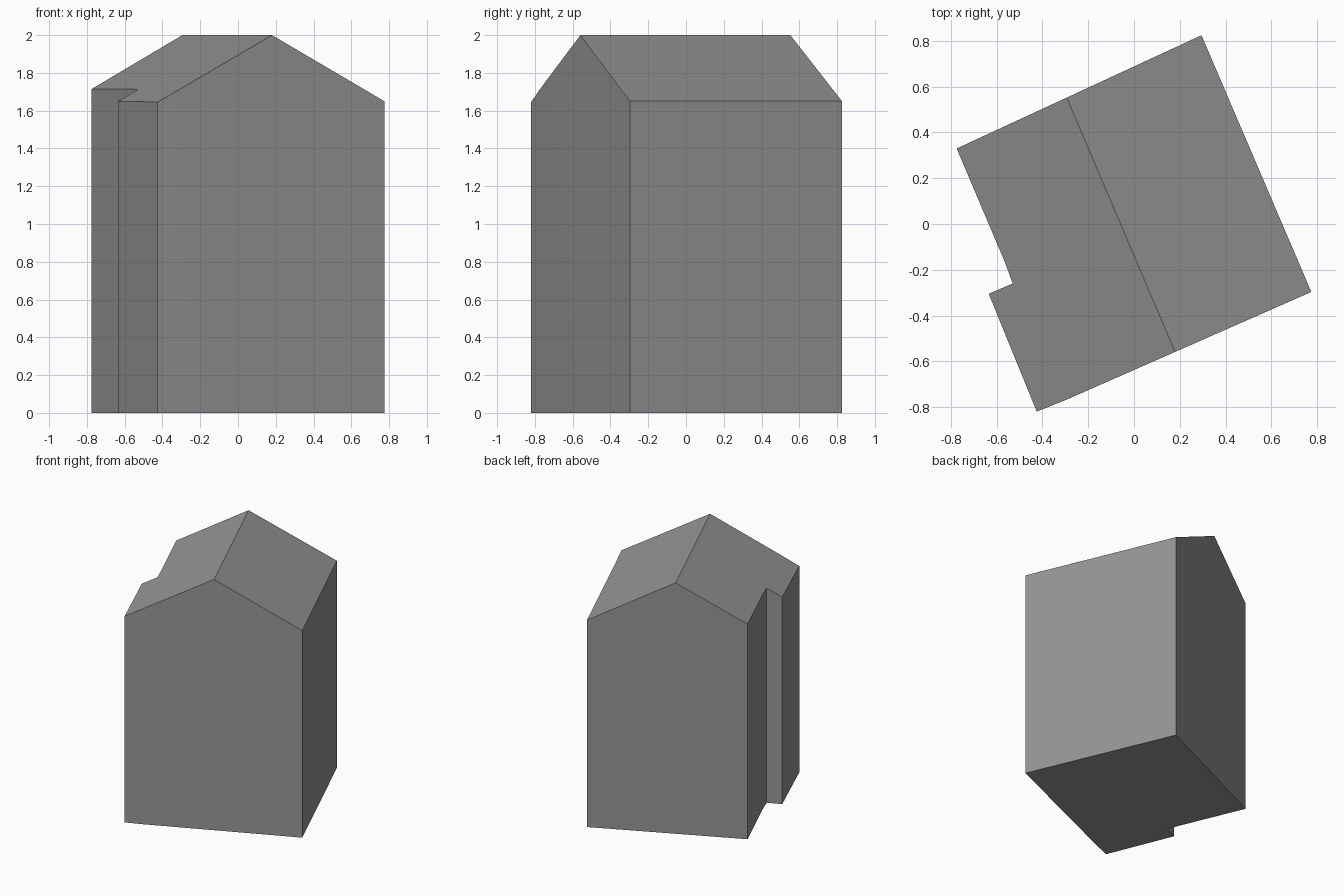
import bpy
import bmesh
import math
from mathutils import Vector

cube = bpy.data.objects.get("Cube")
if cube:
    bpy.data.objects.remove(cube, do_unlink=True)

# Plain grey walls and roof
grey = bpy.data.materials.new("plain grey")
grey.use_nodes = True
colour = (0.3, 0.3, 0.3, 1)
grey.diffuse_color = colour
grey.node_tree.nodes["Principled BSDF"].inputs["Base Color"].default_value = colour

# Plan of the house, anticlockwise, with the notch in the side wall
PLAN = [(0.775, -0.297), (0.295, 0.825), (-0.775, 0.33), (-0.565, -0.165),
        (-0.53, -0.26), (-0.635, -0.305), (-0.425, -0.82), (-0.3, -0.77)]
RIDGE_FRONT = Vector((0.18, -0.56, 2))
RIDGE_BACK = Vector((-0.295, 0.555, 2))
PITCH = 0.538

# Raise the plan to a tall prism
bm = bmesh.new()
floor = bm.faces.new([bm.verts.new((x, y, 0)) for x, y in PLAN])
raised = bmesh.ops.extrude_face_region(bm, geom=[floor], use_keep_orig=True)
top = [v for v in raised["geom"] if isinstance(v, bmesh.types.BMVert)]
bmesh.ops.translate(bm, verts=top, vec=(0, 0, 2.6))
bmesh.ops.recalc_face_normals(bm, faces=bm.faces)

# Cut the two roof slopes and close each cut
along = (RIDGE_BACK - RIDGE_FRONT).normalized()
across = along.cross(Vector((0, 0, 1)))
for side in (1, -1):
    cut = bmesh.ops.bisect_plane(
        bm, geom=bm.verts[:] + bm.edges[:] + bm.faces[:],
        plane_co=RIDGE_FRONT, plane_no=across * side * PITCH + Vector((0, 0, 1)),
        clear_outer=True)
    rim = [e for e in cut["geom_cut"] if isinstance(e, bmesh.types.BMEdge)]
    bmesh.ops.contextual_create(bm, geom=rim)
bmesh.ops.recalc_face_normals(bm, faces=bm.faces)

mesh = bpy.data.meshes.new("house")
bm.to_mesh(mesh)
bm.free()
mesh.materials.append(grey)
house = bpy.data.objects.new("house", mesh)
bpy.context.collection.objects.link(house)

# Soften only the slight bends in the walls
bpy.ops.object.select_all(action="DESELECT")
house.select_set(True)
bpy.context.view_layer.objects.active = house
bpy.ops.object.shade_smooth_by_angle(angle=math.radians(20))
